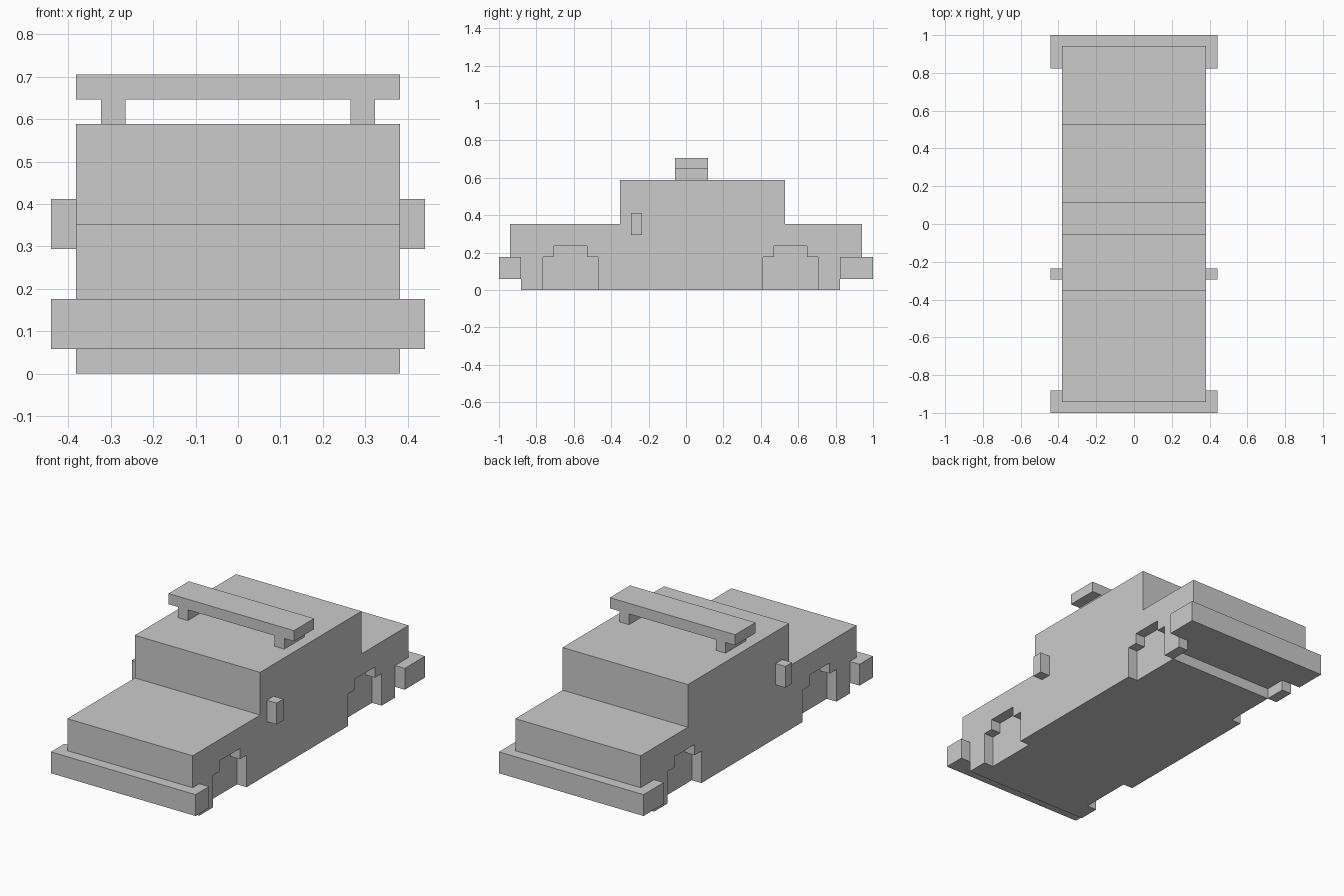
import bpy, bmesh

if "Cube" in bpy.data.objects:
    bpy.data.objects.remove(bpy.data.objects["Cube"])

U = 1 / 17  # one block of the model's grid


def profile(name, pts, x0, x1):
    """Extrude a (y, z) side outline from x0 to x1, all in grid blocks."""
    bm = bmesh.new()
    face = bm.faces.new([bm.verts.new((x0 * U, y * U, z * U)) for y, z in pts])
    new = bmesh.ops.extrude_face_region(bm, geom=[face])["geom"]
    verts = [v for v in new if isinstance(v, bmesh.types.BMVert)]
    bmesh.ops.translate(bm, vec=((x1 - x0) * U, 0, 0), verts=verts)
    bmesh.ops.recalc_face_normals(bm, faces=bm.faces)
    mesh = bpy.data.meshes.new(name)
    bm.to_mesh(mesh)
    bm.free()
    obj = bpy.data.objects.new(name, mesh)
    bpy.context.collection.objects.link(obj)
    return obj


def box(name, x0, x1, y0, y1, z0, z1):
    return profile(name, [(y0, z0), (y1, z0), (y1, z1), (y0, z1)], x0, x1)


def cut(obj, cutter):
    cutter.hide_render = True
    mod = obj.modifiers.new("cut", "BOOLEAN")
    mod.operation = "DIFFERENCE"
    mod.solver = "EXACT"
    mod.object = cutter
    bpy.context.view_layer.objects.active = obj
    bpy.ops.object.modifier_apply(modifier=mod.name)
    bpy.data.objects.remove(cutter)


# Body with bonnet, cabin and boot, stepped to seat the bumpers
body = profile("body", [
    (-15, 0), (14, 0), (14, 1), (14, 3), (16, 3), (16, 6), (9, 6), (9, 10),
    (-6, 10), (-6, 6), (-16, 6), (-16, 3), (-15, 3)], -6.5, 6.5)

# Stepped wheel arches, one block deep
for y in (-13, 7):
    for x0, x1 in ((-8, -5.5), (5.5, 8)):
        cut(body, profile("arch_cutter", [
            (y, -1), (y + 5, -1), (y + 5, 3), (y + 4, 3), (y + 4, 4),
            (y + 1, 4), (y + 1, 3), (y, 3)], x0, x1))

# Recess under the tail
cut(body, box("tail_cutter", -5.5, 5.5, 12, 15, -1, 1))

# Bumpers
box("front_bumper", -7.5, 7.5, -17, -15, 1, 3)
box("rear_bumper", -7.5, 7.5, 14, 17, 1, 3)

# Roof bar
box("roof_bar", -6.5, 6.5, -1, 2, 11, 12)

# Side mirrors and roof bar legs
for side, s in (("left", -1), ("right", 1)):
    box(side + "_mirror", *sorted((s * 6.5, s * 7.5)), -5, -4, 5, 7)
    box(side + "_roof_bar_leg", *sorted((s * 4.5, s * 5.5)), -1, 2, 10, 11)
